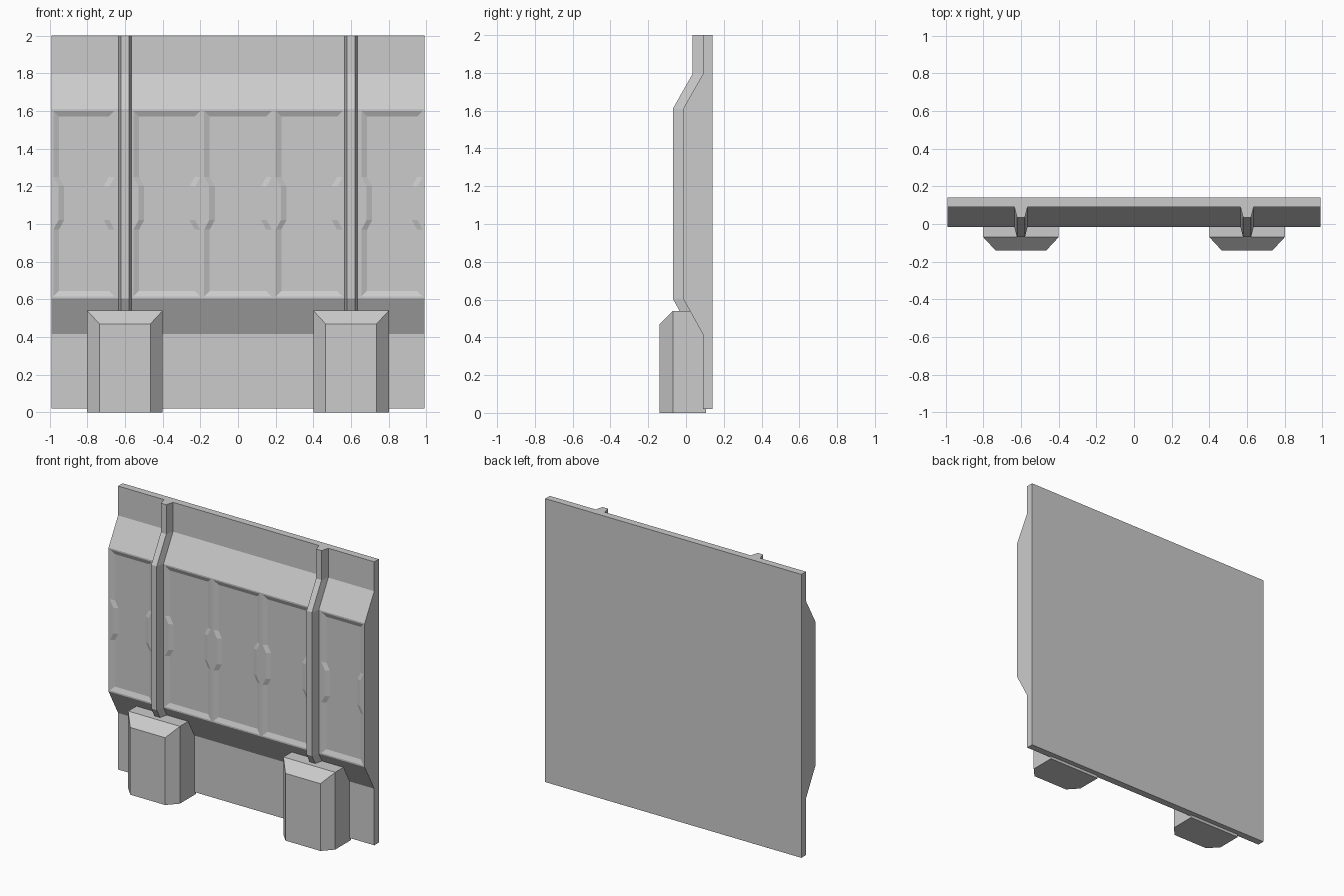
import bpy, bmesh

if "Cube" in bpy.data.objects:
    bpy.data.objects.remove(bpy.data.objects["Cube"])

# Front surface of the wall as (y, z), bottom to top
WALL = [(0.09, 0.02), (0.09, 0.415), (-0.015, 0.605), (-0.015, 1.61), (0.09, 1.795), (0.09, 2.0)]


def loft(name, sections):
    """Closed solid through a list of matching point loops."""
    bm = bmesh.new()
    rings = [[bm.verts.new(p) for p in s] for s in sections]
    n = len(rings[0])
    for a, b in zip(rings, rings[1:]):
        for i in range(n):
            j = (i + 1) % n
            bm.faces.new((a[i], a[j], b[j], b[i]))
    bm.faces.new(rings[0])
    bm.faces.new(rings[-1])
    bmesh.ops.recalc_face_normals(bm, faces=bm.faces)
    mesh = bpy.data.meshes.new(name)
    bm.to_mesh(mesh)
    bm.free()
    obj = bpy.data.objects.new(name, mesh)
    bpy.context.collection.objects.link(obj)
    return obj


# Wall slab
outline = WALL + [(0.14, 2.0), (0.14, 0.02)]
wall = loft("wall", [[(x, y, z) for y, z in outline] for x in (-0.99, 0.99)])


# Shallow notched panels recessed into the wall
def panel_outline(x0, x1, y, inset):
    side = [(0, 0.615 + inset), (0, 0.97), (0.027, 1.02), (0.027, 1.2), (0, 1.25), (0, 1.6 - inset)]
    left = [(x0 + inset + dx, y, z) for dx, z in side]
    right = [(x1 - inset - dx, y, z) for dx, z in reversed(side)]
    return left + right


panels = [(-0.98, -0.655), (-0.555, -0.2), (-0.18, 0.18), (0.2, 0.555), (0.655, 0.98)]
for x0, x1 in panels:
    cutter = loft("panel_cutter", [panel_outline(x0, x1, -0.05, 0),
                                   panel_outline(x0, x1, -0.015, 0),
                                   panel_outline(x0, x1, -0.002, 0.03)])
    cutter.hide_render = True
    mod = wall.modifiers.new("panel", 'BOOLEAN')
    mod.operation = 'DIFFERENCE'
    mod.solver = 'EXACT'
    mod.object = cutter
    bpy.context.view_layer.objects.active = wall
    bpy.ops.object.modifier_apply(modifier=mod.name)
    bpy.data.objects.remove(cutter)

for side, x in (("left", -0.6), ("right", 0.6)):
    # Tapered rib following the wall profile
    path = [(0.062, 0.465)] + WALL[2:]
    loft(side + "_rib", [[(x - 0.035, y + 0.005, z), (x - 0.035, y, z),
                          (x - 0.021, y - 0.055, z), (x + 0.021, y - 0.055, z),
                          (x + 0.035, y, z), (x + 0.035, y + 0.005, z)] for y, z in path])

    # Chamfered foot block
    def foot_loop(y, half, top):
        return [(x - half, y, 0), (x + half, y, 0), (x + half, y, top), (x - half, y, top)]
    loft(side + "_foot", [foot_loop(0.105, 0.2, 0.54), foot_loop(-0.07, 0.2, 0.54),
                          foot_loop(-0.14, 0.135, 0.47)])
